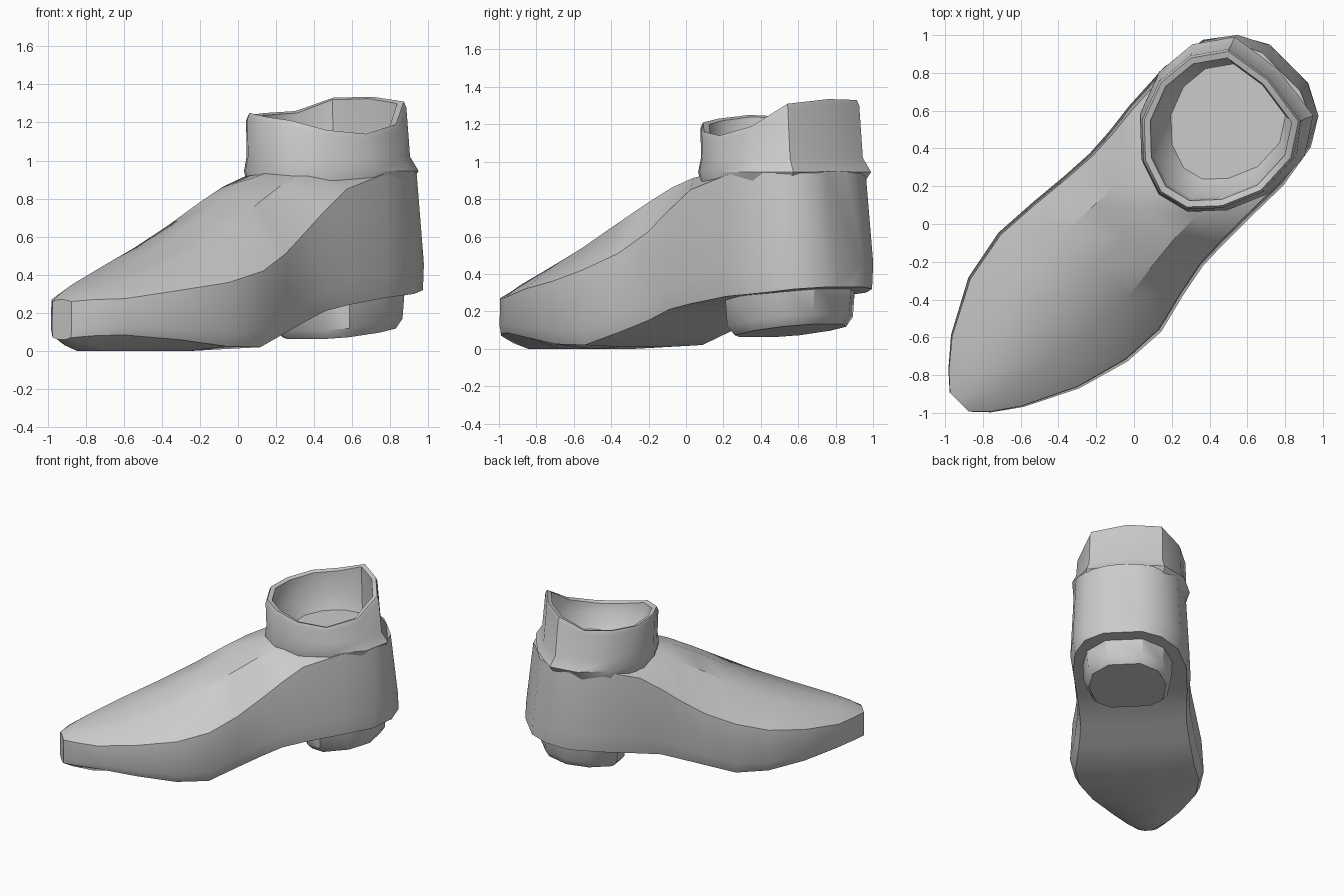
import bpy, bmesh, math

if "Cube" in bpy.data.objects:
    bpy.data.objects.remove(bpy.data.objects["Cube"])

R2 = math.sqrt(2)


def world(u, v, z):
    """Boot axes (u = toe to heel, v = toward the outer side) to world; the boot lies on a diagonal."""
    return ((u + v) / R2, (u - v) / R2, z)


def loft(name, rings, angle=36):
    """Skin a list of equal-length closed rings and cap both ends."""
    bm = bmesh.new()
    rows = [[bm.verts.new(world(*p)) for p in ring] for ring in rings]
    n = len(rows[0])
    for a, b in zip(rows, rows[1:]):
        for i in range(n):
            j = (i + 1) % n
            bm.faces.new((a[i], a[j], b[j], b[i]))
    bm.faces.new(rows[0])
    bm.faces.new(rows[-1])
    bmesh.ops.recalc_face_normals(bm, faces=bm.faces)
    mesh = bpy.data.meshes.new(name)
    bm.to_mesh(mesh)
    bm.free()
    obj = bpy.data.objects.new(name, mesh)
    bpy.context.collection.objects.link(obj)
    bpy.ops.object.select_all(action='DESELECT')
    obj.select_set(True)
    bpy.context.view_layer.objects.active = obj
    bpy.ops.object.shade_smooth_by_angle(angle=math.radians(angle))
    return obj


# Foot: cross-sections from toe to heel
# (u, inner width, outer width, sole centre z, sole edge z, shoulder z, ridge z)
stations = [
    (-1.32, -.06, .085, .06, .07, .26, .27),
    (-1.24, -.15, .17, .03, .08, .27, .31),
    (-1.10, -.27, .27, 0, .085, .275, .36),
    (-.82, -.42, .41, 0, .06, .32, .455),
    (-.54, -.475, .49, 0, .025, .36, .57),
    (-.30, -.46, .505, .01, .02, .42, .695),
    (-.08, -.44, .45, .09, .09, .51, .82),
    (.10, -.43, .415, .15, .15, .62, .905),
    (.26, -.44, .41, .21, .21, .74, .945),
    (.42, -.46, .41, .24, .24, .85, .95),
    (.70, -.475, .415, .28, .28, .93, .95),
    (.95, -.43, .375, .30, .30, .94, .95),
    (1.10, -.32, .285, .32, .32, .94, .95),
    (1.18, -.17, .13, .33, .33, .94, .95),
]


def section(u, vl, vr, zc, zs, zh, zr):
    inset = .97 - .03 * (zh - .26) / .68
    low = .92 + .12 * zs
    half = [(low, zs), (1, zs + .22 * (zh - zs)),
            (inset, zh), (inset * .52, zh + .85 * (zr - zh))]
    mid = (vl + vr) / 2
    pts = [(mid + (vl - mid) * .35, zc)]
    pts += [(vl * f, z) for f, z in half] + [(mid, zr)]
    pts += [(vr * f, z) for f, z in reversed(half)]
    pts += [(mid + (vr - mid) * .35, zc)]
    lean = .06 * max(0, u - .9) / .28          # heel counter leans forward
    return [(u - lean * max(0, z - .4) / .55, v, z) for v, z in pts]


loft("boot_foot", [section(*s) for s in stations])

# Heel block: D-shaped rings, tilted bottom
half = [(.48, .17), (.56, .29), (.78, .34), (.97, .29), (1.09, .14)]
outline = half + [(u, -v) for u, v in reversed(half)]


def heel_ring(scale, lift):
    ring = []
    for u, v in outline:
        uu = .80 + (u - .80) * scale
        z = .34 if lift is None else .06 + .13 * (uu - .5) + lift
        ring.append((uu, v * scale - .02, z))
    return ring


loft("heel_block", [heel_ring(1, None), heel_ring(.96, .05), heel_ring(.85, 0)])

# Ankle cuff: collar with a flat back and dipped outer rim, a hollow and a floor
# (u, v, rim z)
collar = [(.21, -.02, 1.23), (.25, .14, 1.21), (.39, .27, 1.16), (.60, .36, 1.14),
          (.84, .35, 1.19), (1.01, .24, 1.31), (1.05, -.04, 1.335), (1.01, -.30, 1.33),
          (.84, -.42, 1.26), (.63, -.44, 1.25), (.42, -.36, 1.24), (.27, -.20, 1.25)]


def cuff_ring(scale, z=None, drop=0, shift=0):
    return [(.66 + shift + (u - .66) * scale, -.04 + (v + .04) * scale,
             top - drop if z is None else z) for u, v, top in collar]


loft("ankle_cuff", [
    cuff_ring(1.0, .86, shift=.01), cuff_ring(1.09, .945, shift=.035),
    cuff_ring(1.02, 1.02, shift=.015),
    cuff_ring(1.0, drop=.03), cuff_ring(.97), cuff_ring(.89, drop=.01),
    cuff_ring(.87, 1.08, shift=.01), cuff_ring(.72, .96, shift=.06)])
